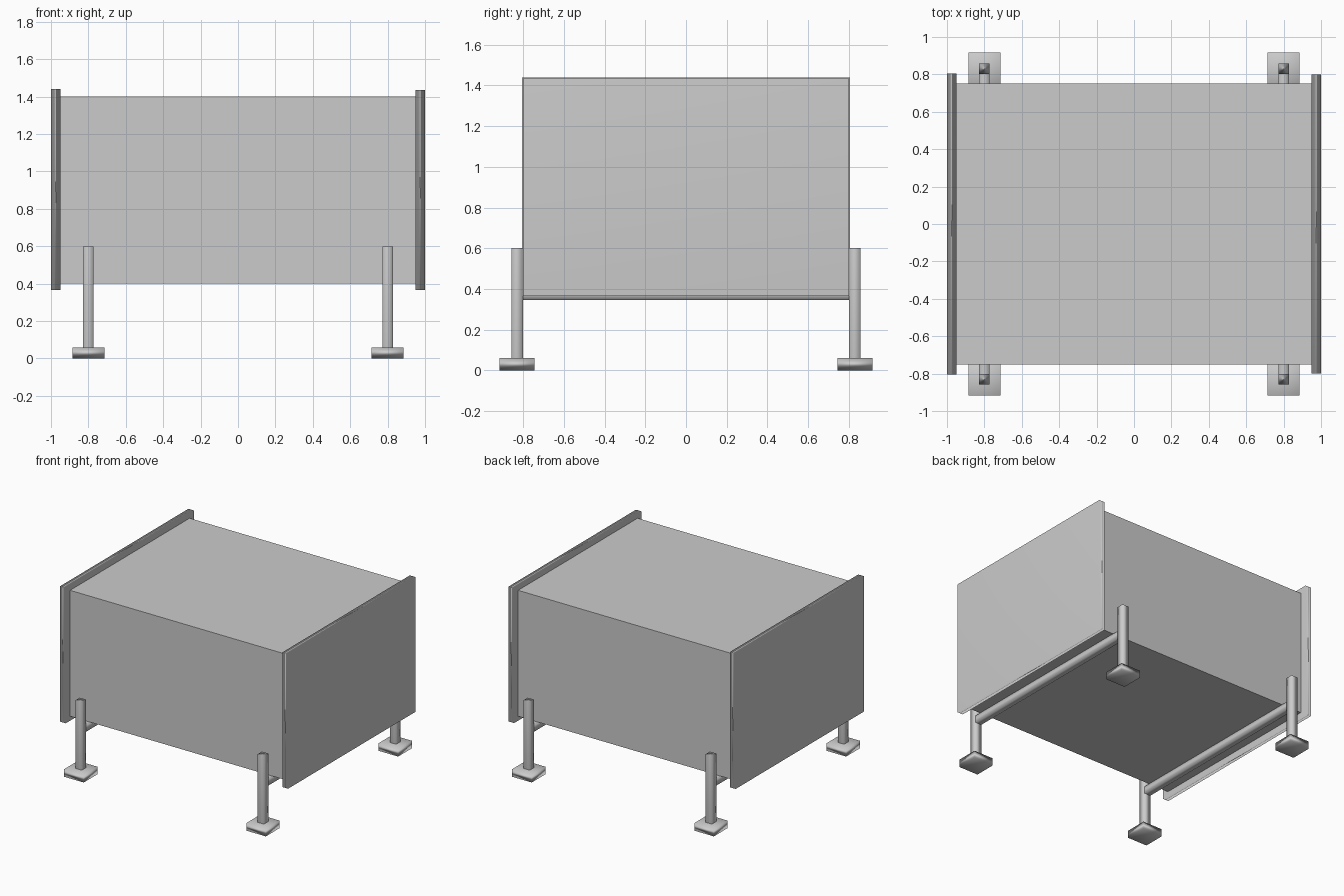
import bpy

default = bpy.data.objects.get("Cube")
if default:
    bpy.data.objects.remove(default, do_unlink=True)

# One plain grey for the whole model
grey = bpy.data.materials.new("plain_grey")
grey.use_nodes = True
colour = (0.6, 0.6, 0.6, 1)
grey.diffuse_color = colour
grey.node_tree.nodes["Principled BSDF"].inputs["Base Color"].default_value = colour


def box(name, low, high, soft=True):
    """Box between two corners; soft boxes get area-weighted smooth normals."""
    centre = [(a + b) / 2 for a, b in zip(low, high)]
    bpy.ops.mesh.primitive_cube_add(size=1, location=centre)
    ob = bpy.context.object
    ob.name = name
    ob.scale = [b - a for a, b in zip(low, high)]
    bpy.ops.object.transform_apply(location=False, rotation=False, scale=True)
    ob.data.materials.append(grey)
    if soft:
        bpy.ops.object.shade_smooth()
        ob.modifiers.new("weighted_normals", 'WEIGHTED_NORMAL')
    return ob


# Main box
box("body", (-0.95, -0.75, 0.4), (0.95, 0.75, 1.4), soft=False)

# End panels that overhang the body
box("right_end_panel", (-1, -0.805, 0.365), (-0.95, 0.805, 1.44))
box("left_end_panel", (0.95, -0.8, 0.365), (1, 0.8, 1.435))

# Cross beams under the body, each with a leg and foot at both ends
LEG_X, LEG_Y, HALF, FOOT = 0.8, 0.83, 0.028, 0.086
for side, sx in (("right", -1), ("left", 1)):
    x = sx * LEG_X
    box(side + "_cross_beam", (x - HALF, -LEG_Y + HALF, 0.345),
        (x + HALF, LEG_Y - HALF, 0.4))
    for end, sy in (("front", -1), ("back", 1)):
        y = sy * LEG_Y
        box(f"{end}_{side}_leg", (x - HALF, y - HALF, 0.06),
            (x + HALF, y + HALF, 0.6))
        box(f"{end}_{side}_foot", (x - FOOT, y - FOOT, 0),
            (x + FOOT, y + FOOT, 0.06))
